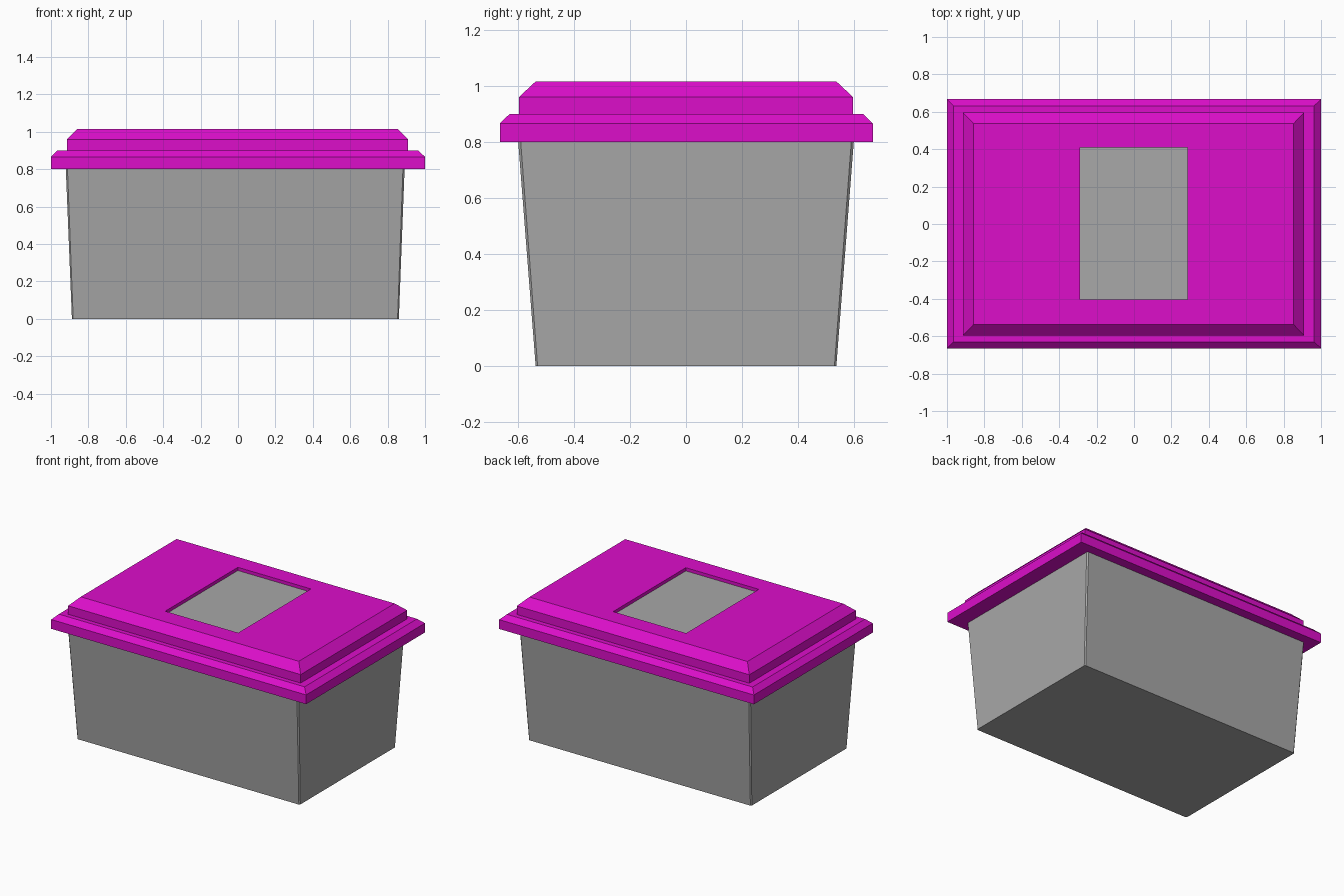
import bpy, bmesh

if "Cube" in bpy.data.objects:
    bpy.data.objects.remove(bpy.data.objects["Cube"])


def material(name, rgb):
    m = bpy.data.materials.new(name)
    m.diffuse_color = (*rgb, 1)
    m.use_nodes = True
    m.node_tree.nodes["Principled BSDF"].inputs["Base Color"].default_value = m.diffuse_color
    return m


magenta = material("magenta", (0.716, 0.0044, 0.591))
grey = material("grey", (0.392, 0.392, 0.392))


def outline(x0, x1, y0, y1, c=0.0):
    """Rectangle, counter-clockwise, with optional cut corners."""
    if not c:
        return [(x0, y0), (x1, y0), (x1, y1), (x0, y1)]
    return [(x0 + c, y0), (x1 - c, y0), (x1, y0 + c), (x1, y1 - c),
            (x1 - c, y1), (x0 + c, y1), (x0, y1 - c), (x0, y0 + c)]


def loft(name, rings, mats, cap_index=0):
    """Skin a stack of (z, outline) rings and close both ends."""
    bm = bmesh.new()
    loops = [[bm.verts.new((x, y, z)) for x, y in pts] for z, pts in rings]
    n = len(loops[0])
    for a, b in zip(loops, loops[1:]):
        for i in range(n):
            j = (i + 1) % n
            bm.faces.new((a[i], a[j], b[j], b[i]))
    bm.faces.new(loops[0][::-1])
    cap = bm.faces.new(loops[-1])
    cap.material_index = cap_index
    me = bpy.data.meshes.new(name)
    bm.to_mesh(me)
    bm.free()
    for m in mats:
        me.materials.append(m)
    ob = bpy.data.objects.new(name, me)
    bpy.context.collection.objects.link(ob)
    return ob


# Tapered container with slightly cut corners, tucked into the lid
loft("container", [
    (0.0, outline(-0.888, 0.86, -0.537, 0.537, 0.007)),
    (0.81, outline(-0.921, 0.891, -0.60, 0.60, 0.009)),
], [grey])

# Two-tier bevelled lid with a recessed grey panel on top
panel = outline(-0.288, 0.285, -0.405, 0.41)
loft("lid", [
    (0.80, outline(-1, 1, -0.665, 0.667)),
    (0.866, outline(-1, 1, -0.665, 0.667)),
    (0.90, outline(-0.965, 0.963, -0.63, 0.632)),
    (0.90, outline(-0.915, 0.91, -0.597, 0.597)),
    (0.96, outline(-0.915, 0.91, -0.597, 0.597)),
    (1.016, outline(-0.858, 0.853, -0.537, 0.537)),
    (1.016, panel),
    (0.993, panel),
], [magenta, grey], cap_index=1)
